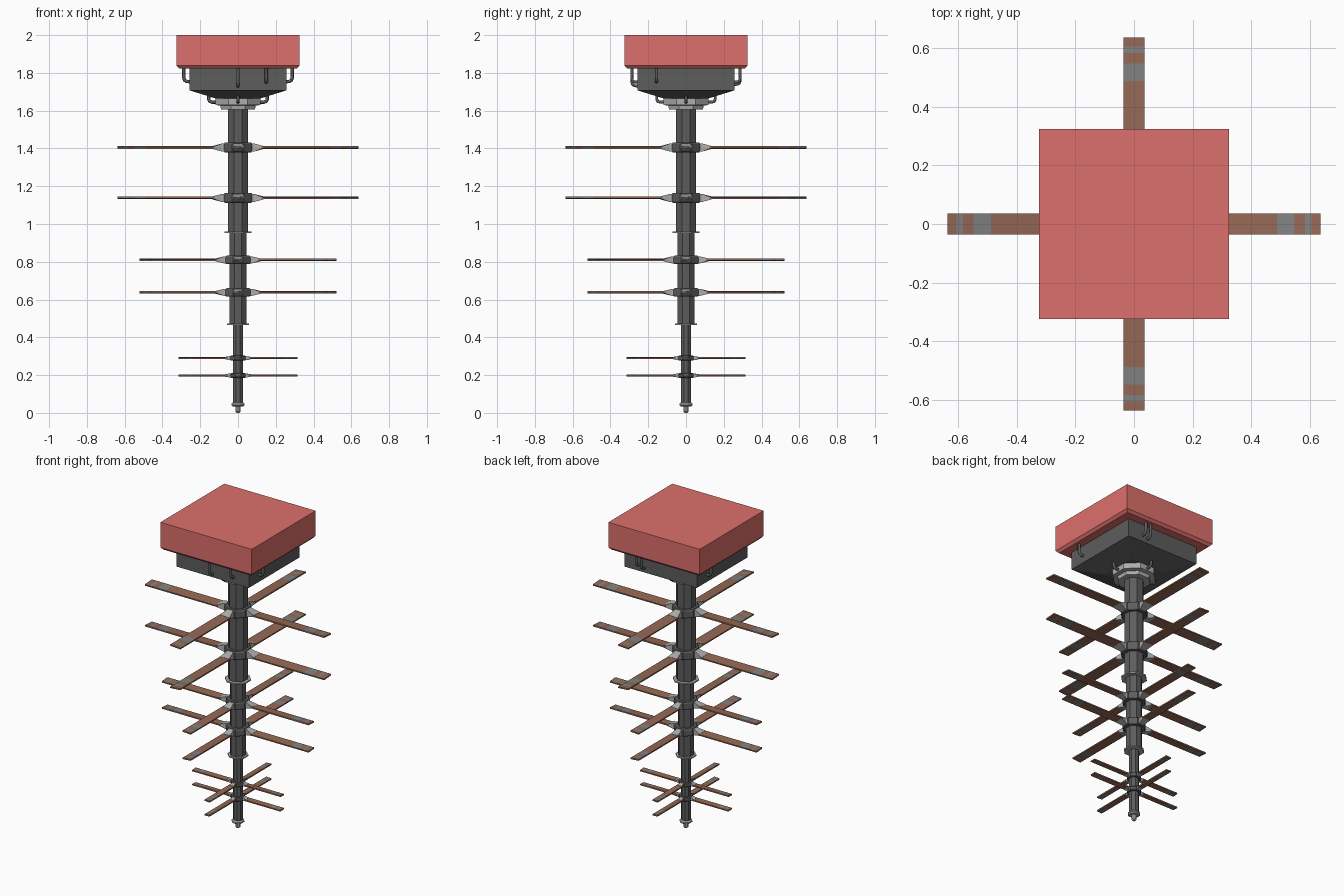
import bpy, bmesh, math
from mathutils import Matrix, Vector

if "Cube" in bpy.data.objects:
    bpy.data.objects.remove(bpy.data.objects["Cube"])


def material(name, rgb):
    m = bpy.data.materials.new(name)
    m.diffuse_color = (*rgb, 1)
    m.use_nodes = True
    m.node_tree.nodes["Principled BSDF"].inputs["Base Color"].default_value = m.diffuse_color
    return m


RED = material("red_paint", (0.72, 0.16, 0.15))
DARK = material("dark_metal", (0.11, 0.11, 0.11))
STEEL = material("steel", (0.42, 0.42, 0.42))
RUST = material("rust", (0.30, 0.14, 0.09))
WORN = material("worn_steel", (0.22, 0.22, 0.22))


def finish(name, bm, mats):
    bmesh.ops.recalc_face_normals(bm, faces=bm.faces)
    me = bpy.data.meshes.new(name)
    bm.to_mesh(me)
    bm.free()
    for m in mats:
        me.materials.append(m)
    ob = bpy.data.objects.new(name, me)
    bpy.context.collection.objects.link(ob)
    return ob


def loft(bm, rings):
    """Skin a list of equal-length point rings and cap both ends; returns the bands of faces."""
    rows = [[bm.verts.new(p) for p in r] for r in rings]
    n = len(rows[0])
    bands = [[bm.faces.new((a[i], a[(i + 1) % n], b[(i + 1) % n], b[i])) for i in range(n)]
             for a, b in zip(rows, rows[1:])]
    bands[0].append(bm.faces.new(rows[0]))
    bands[-1].append(bm.faces.new(rows[-1]))
    return bands


def prism(name, profile, mat, sides=8):
    """Stack of (half width, z) sections with a flat side facing front."""
    bm = bmesh.new()
    k = 1 / math.cos(math.pi / sides)
    loft(bm, [[(r * k * math.cos((2 * i + 1) * math.pi / sides),
                r * k * math.sin((2 * i + 1) * math.pi / sides), z) for i in range(sides)]
              for r, z in profile])
    return finish(name, bm, [mat])


# Square housing and its mount
prism("red_block", [(0.31, 1.822), (0.325, 1.838), (0.325, 2.0)], RED, 4)
prism("motor_box", [(0.12, 1.665), (0.258, 1.708), (0.258, 1.825)], DARK, 4)
prism("mount_collar", [(0.09, 1.605), (0.093, 1.627), (0.12, 1.63), (0.12, 1.672)], STEEL)

# Telescoping octagonal shaft
prism("upper_shaft", [(0.054, 0.955), (0.054, 1.62)], DARK)
prism("middle_shaft", [(0.044, 0.468), (0.044, 0.96)], DARK)
prism("lower_shaft", [(0.027, 0.045), (0.027, 0.475)], DARK)
prism("upper_flange", [(0.072, 0.953), (0.072, 0.961)], STEEL)
prism("middle_flange", [(0.057, 0.466), (0.057, 0.473)], STEEL)
prism("end_ring", [(0.027, 0.034), (0.035, 0.04), (0.035, 0.048), (0.027, 0.055)], STEEL)
prism("shaft_tip", [(0.008, 0.0), (0.014, 0.007), (0.014, 0.036)], STEEL)


def section(x, hw, hz, pitch):
    c, s = math.cos(pitch), math.sin(pitch)
    return [(x, y * c - z * s, y * s + z * c)
            for y, z in ((-hw, -hz), (hw, -hz), (hw, hz), (-hw, hz))]


def rotor(index, z, length, hw, hub, hub_h, root, pitch):
    """Octagonal hub with four pitched blades."""
    prism(f"hub_{index}", [(hub * 0.93, z - hub_h), (hub, z - hub_h * 0.7),
                           (hub, z + hub_h * 0.7), (hub * 0.93, z + hub_h)], DARK)
    for name, mats in (("blade_roots", [STEEL]), ("blades", [RUST, WORN])):
        bm = bmesh.new()
        for q in range(4):
            old = set(bm.verts)
            if name == "blade_roots":
                loft(bm, [section(hub * 0.8, hw * 0.7, hub_h * 0.85, 0),
                          section(hub * 1.12, hw * 0.6, hub_h * 0.8, 0),
                          section(root, hw * 0.96, 0.0055, pitch)])
            else:
                # Worn bands near the tip
                cuts = [root - 0.01] + [length * f for f in (0.765, 0.86, 0.915, 0.95, 1)]
                bands = loft(bm, [section(x, hw, 0.0042, pitch) for x in cuts])
                for f in bands[1] + bands[3]:
                    f.material_index = 1
            new = [v for v in bm.verts if v not in old]
            bmesh.ops.transform(bm, verts=new, matrix=Matrix.Translation((0, 0, z))
                                @ Matrix.Rotation(q * math.pi / 2, 4, 'Z'))
        finish(f"{name}_{index}", bm, mats)


# Three pairs of counter-pitched rotors
P = math.radians(4)
for i, (z, size) in enumerate(((1.405, 0), (1.138, 0), (0.81, 1), (0.638, 1), (0.29, 2), (0.198, 2))):
    length, hw, hub, hub_h, root = ((0.638, 0.036, 0.075, 0.027, 0.135),
                                    (0.522, 0.029, 0.066, 0.023, 0.118),
                                    (0.314, 0.018, 0.04, 0.013, 0.066))[size]
    rotor(i + 1, z, length, hw, hub, hub_h, root, P if i % 2 else -P)


def pipe(name, angle, side, points, radius):
    """Bent tube in the plane of a housing side; points are (distance out, z)."""
    cu = bpy.data.curves.new(name, 'CURVE')
    cu.dimensions = '3D'
    cu.bevel_depth = radius
    cu.bevel_resolution = 1
    cu.use_fill_caps = True
    sp = cu.splines.new('POLY')
    sp.points.add(len(points) - 1)
    rot = Matrix.Rotation(math.radians(angle), 3, 'Z')
    for p, (d, z) in zip(sp.points, points):
        p.co = (*(rot @ Vector((side, -d, z))), 1)
    cu.materials.append(DARK)
    bpy.context.collection.objects.link(bpy.data.objects.new(name, cu))


# Cables from the red block into the box (side angle, sideways offset, lowest z)
for i, (a, s, z) in enumerate(((0, 0, 1.732), (0, 0.15, 1.752), (90, -0.155, 1.755),
                               (180, -0.15, 1.752), (180, -0.115, 1.74), (270, -0.155, 1.755))):
    pipe(f"upper_cable_{i + 1}", a, s, [(0.287, 1.83), (0.287, z + 0.02), (0.283, z + 0.006),
                                        (0.272, z), (0.25, z - 0.002)], 0.009)

# Cables from the box underside into the collar
for i in range(4):
    pipe(f"lower_cable_{i + 1}", 90 * i, 0, [(0.155, 1.685), (0.155, 1.66), (0.15, 1.65),
                                             (0.138, 1.645), (0.11, 1.645)], 0.009)

# Turn the cables into meshes
bpy.ops.object.select_all(action='DESELECT')
for ob in bpy.context.collection.objects:
    if ob.type == 'CURVE':
        ob.select_set(True)
        bpy.context.view_layer.objects.active = ob
bpy.ops.object.convert(target='MESH')
